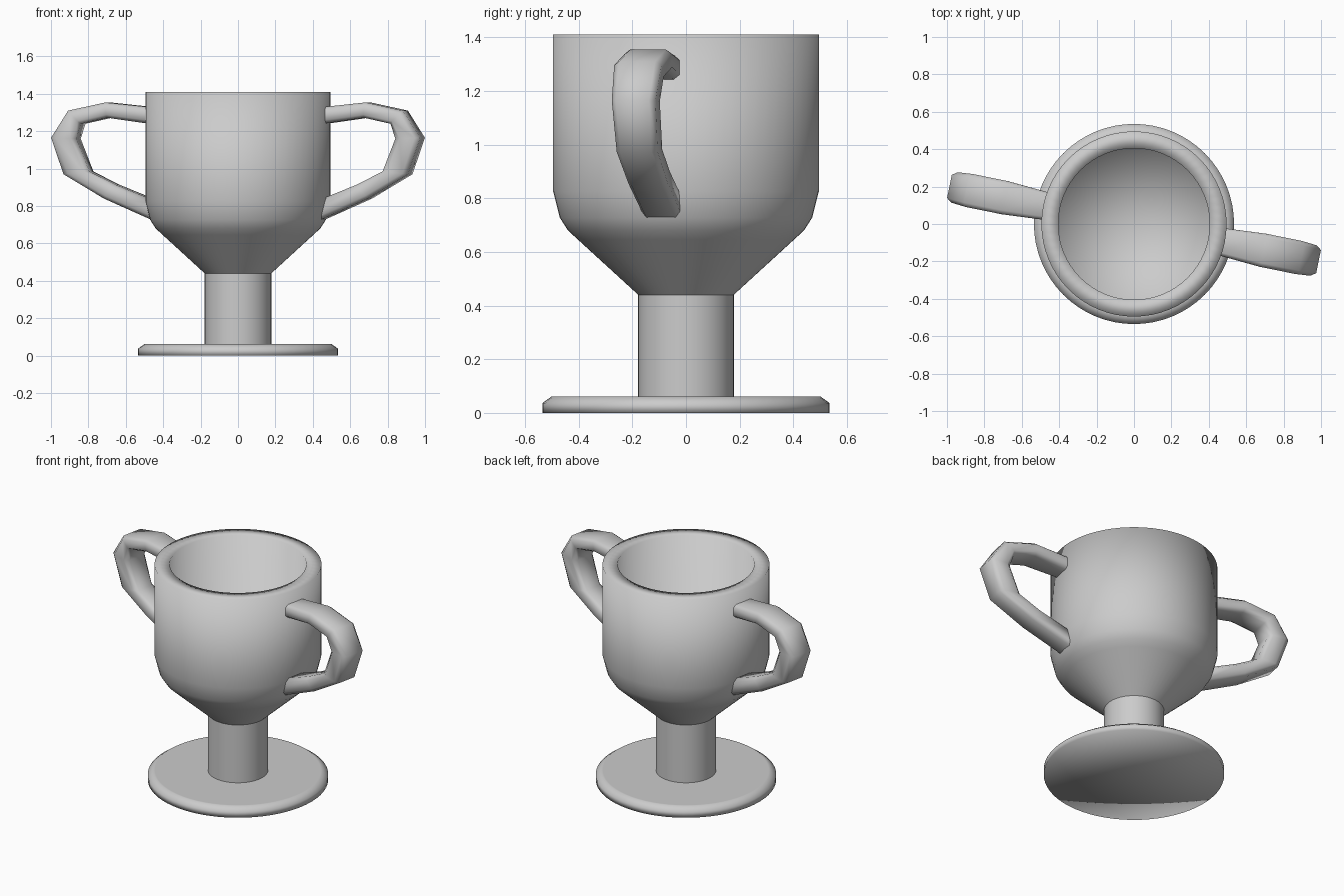
import bpy, bmesh, math
from mathutils import Matrix, Vector

if "Cube" in bpy.data.objects:
    bpy.data.objects.remove(bpy.data.objects["Cube"])

SEGMENTS = 64


def finish(name, bm, angle):
    bmesh.ops.remove_doubles(bm, verts=bm.verts, dist=1e-5)
    mesh = bpy.data.meshes.new(name)
    bm.to_mesh(mesh)
    bm.free()
    ob = bpy.data.objects.new(name, mesh)
    bpy.context.collection.objects.link(ob)
    bpy.ops.object.select_all(action='DESELECT')
    ob.select_set(True)
    bpy.context.view_layer.objects.active = ob
    bpy.ops.object.shade_smooth_by_angle(angle=math.radians(angle))
    return ob


def lathe(name, profile, angle=35):
    """Spin (radius, z) points around z; ordered so that faces look outwards."""
    bm = bmesh.new()
    rings = []
    for r, z in profile:
        if r == 0:
            rings.append([bm.verts.new((0, 0, z))] * SEGMENTS)
        else:
            rings.append([bm.verts.new((r * math.cos(a), r * math.sin(a), z))
                          for a in (2 * math.pi * i / SEGMENTS for i in range(SEGMENTS))])
    for lo, hi in zip(rings, rings[1:]):
        for i in range(SEGMENTS):
            j = (i + 1) % SEGMENTS
            quad = dict.fromkeys((lo[i], lo[j], hi[j], hi[i]))
            bm.faces.new(list(quad))
    return finish(name, bm, angle)


def handle(name, angle):
    """Tube of eight-sided rings between an outer and an inner outline."""
    outer = [(.46, 1.328), (.71, 1.354), (.913, 1.31), (1.007, 1.165),
             (.94, .97), (.72, .84), (.44, .717)]
    inner = [(.46, 1.238), (.70, 1.272), (.845, 1.24), (.87, 1.16),
             (.80, .985), (.66, .915), (.46, .835)]
    half_widths = [.073, .09, .09, .083, .078, .075, .073]
    section = [(1, .76), (.6, 1), (-.6, 1), (-1, .7),
               (-1, -.7), (-.6, -1), (.6, -1), (1, -.76)]
    bm = bmesh.new()
    rings = []
    for o, i, w in zip(outer, inner, half_widths):
        o, i = Vector((o[0], 0, o[1])), Vector((i[0], 0, i[1]))
        mid, half = (o + i) / 2, (o - i) / 2
        rings.append([bm.verts.new(mid + half * u + Vector((0, w * v, 0)))
                      for u, v in section])
    for a, b in zip(rings, rings[1:]):
        for k in range(8):
            n = (k + 1) % 8
            bm.faces.new((a[k], a[n], b[n], b[k]))
    bm.faces.new(rings[0])
    bm.faces.new(rings[-1])
    bmesh.ops.recalc_face_normals(bm, faces=bm.faces)
    bm.transform(Matrix.Rotation(angle, 4, 'Z'))
    return finish(name, bm, 75)


# Solid foot plate, with a soft-shaded flat underside
lathe("foot", [(0, 0), (.535, 0), (.535, .037), (.5, .062), (.49, .062), (0, .062)], 180)

# Stem
lathe("stem", [(.178, .062), (.178, .44)])

# Bowl with a flat, soft-shaded rim and a flat inside floor
lathe("bowl", [(.178, .44), (.403, .646), (.44, .68), (.47, .727), (.495, .825),
               (.495, 1.41), (.405, 1.41), (.405, .8), (0, .8)], 180)

# Two handles, half a turn apart
for side, turn in (("right", 0), ("left", math.pi)):
    handle(side + "_handle", math.radians(-11.5) + turn)
